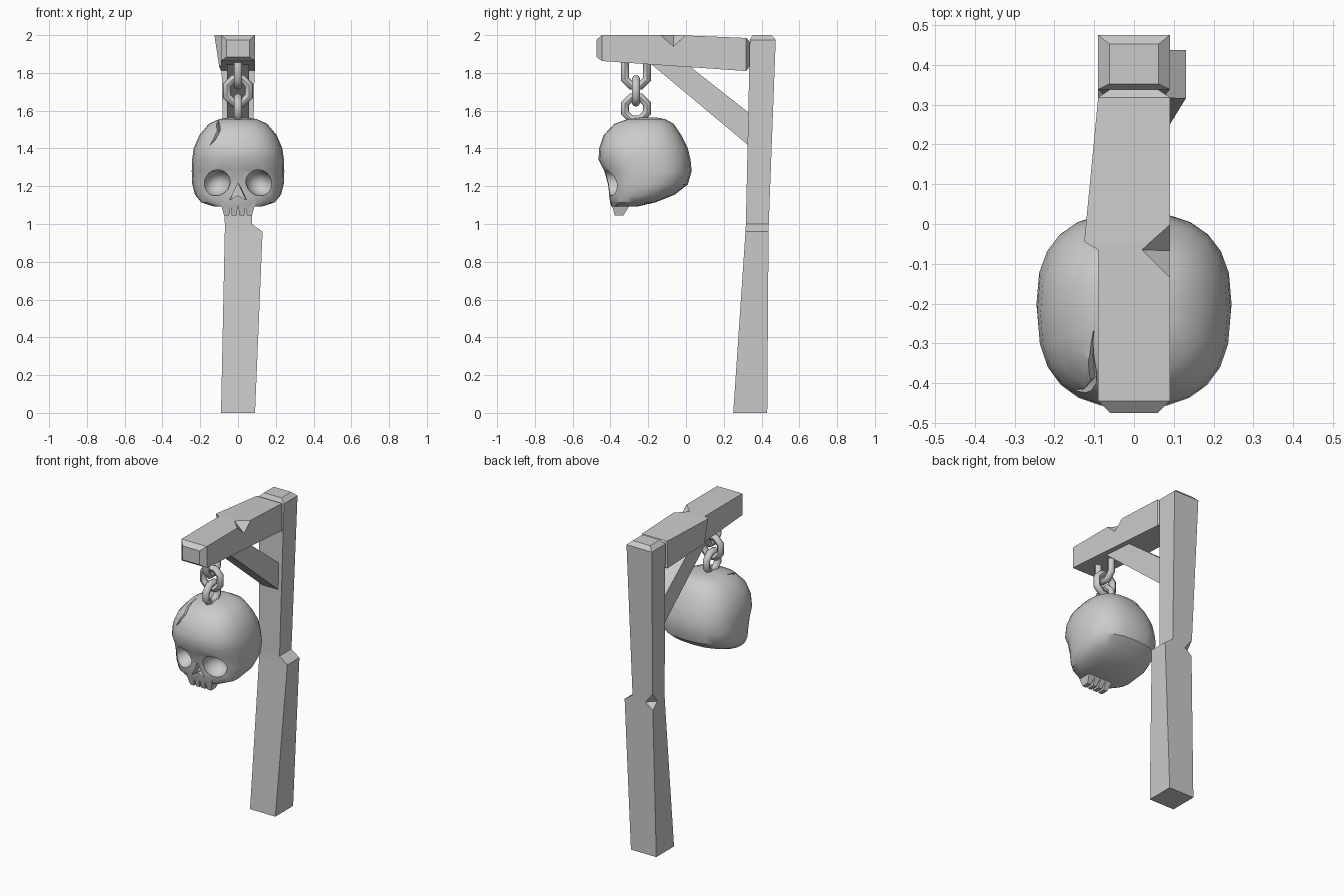
import bpy, bmesh, math
from mathutils import Vector as V

if "Cube" in bpy.data.objects:
    bpy.data.objects.remove(bpy.data.objects["Cube"])


def make(name, bm):
    bmesh.ops.recalc_face_normals(bm, faces=bm.faces)
    me = bpy.data.meshes.new(name)
    bm.to_mesh(me)
    bm.free()
    ob = bpy.data.objects.new(name, me)
    bpy.context.collection.objects.link(ob)
    return ob


def loft(name, rings):
    """Skin equal-length rings of points and cap both ends."""
    bm = bmesh.new()
    rows = [[bm.verts.new(p) for p in r] for r in rings]
    n = len(rows[0])
    for a, b in zip(rows, rows[1:]):
        for i in range(n):
            j = (i + 1) % n
            bm.faces.new((a[i], a[j], b[j], b[i]))
    bm.faces.new(rows[0])
    bm.faces.new(rows[-1])
    return make(name, bm)


def hull(name, points):
    bm = bmesh.new()
    for p in points:
        bm.verts.new(p)
    bmesh.ops.convex_hull(bm, input=bm.verts)
    return make(name, bm)


def activate(ob):
    bpy.ops.object.select_all(action='DESELECT')
    ob.select_set(True)
    bpy.context.view_layer.objects.active = ob


def cut(ob, cutter):
    cutter.hide_render = True
    activate(ob)
    m = ob.modifiers.new("cut", 'BOOLEAN')
    m.object = cutter
    m.solver = 'EXACT'
    bpy.ops.object.modifier_apply(modifier=m.name)
    bpy.data.objects.remove(cutter)


def smooth(ob, deg):
    activate(ob)
    bpy.ops.object.shade_smooth_by_angle(angle=math.radians(deg))


def notch(ob, a, b, c, d):
    """V notch over the corner edge b-c, with valley a-d."""
    a, b, c, d = V(a), V(b), V(c), V(d)
    cut(ob, hull("notch_cutter", [a - .3 * (d - a), d + .3 * (d - a),
                                  b + .3 * (2 * b - a - d), c + .3 * (2 * c - a - d)]))


def rect_z(z, x0, x1, y0, y1):
    return [(x0, y0, z), (x1, y0, z), (x1, y1, z), (x0, y1, z)]


# Upright post with a broken ledge
post = loft("post", [rect_z(*r) for r in [
    (0, -.09, .09, .25, .43), (.96, -.07, .13, .315, .437), (1.0, -.07, .073, .317, .438),
    (1.975, -.09, .09, .338, .475), (2.0, -.062, .062, .352, .452)]])
notch(post, (-.02, .437, .98), (-.07, .437, 1.04), (-.07, .437, .94), (-.07, .39, .98))

# Cross beam: y, left top, left bottom, right, bottom z, top z
beam = loft("beam", [[(xt, y, z1), (xb, y, z0), (x1, y, z0), (x1, y, z1)]
                     for y, xt, xb, x1, z0, z1 in [
    (-.475, -.06, -.06, .06, 1.885, 1.975), (-.445, -.09, -.09, .09, 1.863, 2.0),
    (-.065, -.09, -.09, .09, 1.836, 2.0), (-.045, -.125, -.10, .09, 1.835, 2.0),
    (.318, -.09, -.09, .09, 1.81, 1.985), (.338, -.06, -.06, .06, 1.835, 1.965)]])
notch(beam, (.02, -.065, 2.0), (.09, 0, 2.0), (.09, -.135, 2.0), (.09, -.067, 1.94))

# Diagonal brace
brace_profile = [(-.20, 1.86), (.0, 1.85), (.35, 1.575), (.35, 1.40)]
loft("brace", [[(x, y, z) for y, z in brace_profile] for x in (-.057, .057)])


# Chain of octagonal links
def link(name, z, across, stretch=0):
    bpy.ops.mesh.primitive_torus_add(major_segments=8, minor_segments=8,
                                     major_radius=.063, minor_radius=.022)
    ob = bpy.context.object
    ob.name = name
    for v in ob.data.vertices:
        ang = math.pi / 8
        a = v.co.x * math.cos(ang) - v.co.y * math.sin(ang)
        h = v.co.x * math.sin(ang) + v.co.y * math.cos(ang)
        if h > 0:
            h += stretch
        p = V((a, v.co.z, h)) if across else V((v.co.z, a, h))
        v.co = p + V((0, -.265, z))
    bm = bmesh.new()
    bm.from_mesh(ob.data)
    bmesh.ops.recalc_face_normals(bm, faces=bm.faces)
    bm.to_mesh(ob.data)
    bm.free()
    smooth(ob, 46)


link("top_link", 1.79, False, .05)
link("middle_link", 1.70, True, .01)
link("bottom_link", 1.612, False)


# Skull: superellipse rings given as z, half width, front y, back y
def ring(z, hw, yf, yb, n=24, e=2 / 2.5):
    pts = []
    for i in range(n):
        t = 2 * math.pi * i / n
        c, s = math.cos(t), math.sin(t)
        pts.append((hw * math.copysign(abs(c) ** e, c),
                    (yf + yb) / 2 + (yb - yf) / 2 * math.copysign(abs(s) ** e, s), z))
    return pts


skull = loft("skull", [ring(*r) for r in [
    (1.563, .05, -.25, -.15), (1.555, .10, -.31, -.11), (1.53, .155, -.38, -.065),
    (1.47, .205, -.437, -.025), (1.40, .235, -.46, .01), (1.34, .243, -.463, .024),
    (1.28, .245, -.432, .03), (1.21, .242, -.413, .01), (1.155, .228, -.408, -.06),
    (1.115, .195, -.402, -.16), (1.092, .125, -.395, -.26)]])

# Hairline crack following the surface
path = [(-.105, -.27, 1.56), (-.107, -.33, 1.54), (-.10, -.39, 1.49),
        (-.125, -.43, 1.46), (-.15, -.42, 1.42)]
widths = [.001, .005, .008, .006, .001]
sections = []
for i, (p, w) in enumerate(zip(path, widths)):
    ok, co, nor, idx = skull.closest_point_on_mesh(V(p))
    along = V(path[min(i + 1, 4)]) - V(path[max(i - 1, 0)])
    side = along.cross(nor).normalized() * w * 2
    sections.append([co + nor * .012 + side, co + nor * .012 - side, co - nor * .014])
crack = loft("crack_cutter", sections)
cut(skull, crack)

# Eye sockets
for s in (-1, 1):
    bpy.ops.mesh.primitive_uv_sphere_add(segments=16, ring_count=10, radius=1)
    eye = bpy.context.object
    for v in eye.data.vertices:
        v.co = V((s * .113 + v.co.x * .073, -.405 + v.co.y * .095,
                  1.218 + v.co.z * .069 - s * v.co.x * .008))
    cut(skull, eye)

# Nose opening
nose = [(0, 1.218), (-.053, 1.125), (0, 1.152), (.053, 1.125)]
cut(skull, loft("nose_cutter", [[(x, -.5, z) for x, z in nose],
                                [(x * .8, -.36, z) for x, z in nose]]))
smooth(skull, 35)

# Upper teeth
for i, x in enumerate((-.064, -.021, .021, .064)):
    w = .03 if abs(x) > .05 else .022
    loft("tooth_%d" % (i + 1), [rect_z(1.12, x - w, x + w, -.397, -.285),
                                rect_z(1.045, x * .95 - .013, x * .95 + .013, -.378, -.332)])
